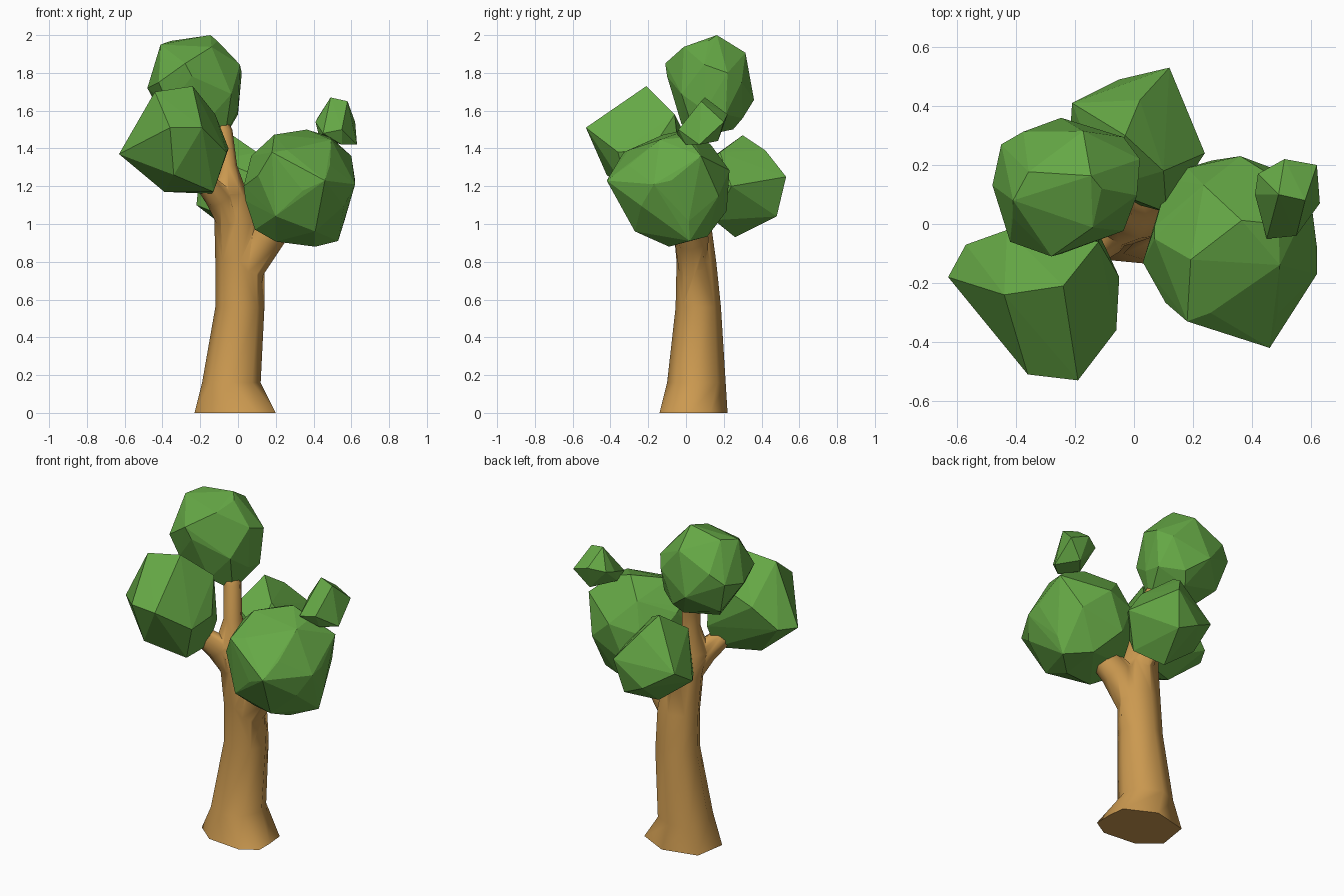
import bpy, bmesh, math
from mathutils import Vector

if "Cube" in bpy.data.objects:
    bpy.data.objects.remove(bpy.data.objects["Cube"])

def material(name, rgb):
    m = bpy.data.materials.new(name)
    m.diffuse_color = (*rgb, 1)
    m.use_nodes = True
    m.node_tree.nodes["Principled BSDF"].inputs["Base Color"].default_value = m.diffuse_color
    return m

LEAF = material("leaf_green", (0.13, 0.39, 0.06))
BARK = material("bark_brown", (0.60, 0.32, 0.08))

def finish(bm, name, mat):
    bmesh.ops.recalc_face_normals(bm, faces=bm.faces[:])
    me = bpy.data.meshes.new(name)
    bm.to_mesh(me)
    bm.free()
    me.materials.append(mat)
    ob = bpy.data.objects.new(name, me)
    bpy.context.collection.objects.link(ob)
    return ob

def hull(name, points):
    """Faceted leaf clump: convex hull of a few corners."""
    bm = bmesh.new()
    for p in points:
        bm.verts.new(p)
    res = bmesh.ops.convex_hull(bm, input=bm.verts[:])
    junk = set(res["geom_interior"]) | set(res["geom_unused"])
    bmesh.ops.delete(bm, geom=[g for g in junk if isinstance(g, bmesh.types.BMVert)], context='VERTS')
    return finish(bm, name, LEAF)

def clump(name, lo, hi, n, turn=0.0, corners=()):
    """Roundish clump: n points spiralled on an ellipsoid filling the box lo-hi, plus corners."""
    pts = []
    for i in range(n):
        z = 1 - 2 * (i + 0.5) / n
        r = math.sqrt(1 - z * z)
        a = turn + i * 2.39996
        pts.append(Vector((r * math.cos(a), r * math.sin(a), z)))
    out = [list(p) for p in pts]
    for k in range(3):
        mn, mx = min(p[k] for p in pts), max(p[k] for p in pts)
        for o in out:
            o[k] = lo[k] + (o[k] - mn) / (mx - mn) * (hi[k] - lo[k])
    return hull(name, out + list(corners))

def limb(bm, rings, sides=8, flat=False, foot=None):
    """Closed tapered limb through rings (x, y, z, rx, ry); foot replaces the first ring."""
    loops = []
    for i, (x, y, z, rx, ry) in enumerate(rings):
        c = Vector((x, y, z))
        u, v = Vector((1, 0, 0)), Vector((0, 1, 0))
        if not flat:
            d = Vector(rings[min(i + 1, len(rings) - 1)][:3]) - Vector(rings[max(i - 1, 0)][:3])
            q = Vector((0, 0, 1)).rotation_difference(d.normalized())
            u, v = q @ u, q @ v
        loops.append([bm.verts.new(c + u * rx * math.cos(2 * math.pi * k / sides)
                                   + v * ry * math.sin(2 * math.pi * k / sides)) for k in range(sides)])
    if foot:
        for v, (x, y) in zip(loops[0], foot):
            v.co = (x, y, 0)
    for a, b in zip(loops, loops[1:]):
        for k in range(sides):
            j = (k + 1) % sides
            bm.faces.new((a[k], a[j], b[j], b[k]))
    bm.faces.new(loops[0][::-1])
    bm.faces.new(loops[-1])

def bark(name, *args, **kw):
    bm = bmesh.new()
    limb(bm, *args, **kw)
    return finish(bm, name, BARK)

# Trunk with an uneven flared foot, narrowing into the top branch
trunk = bark("trunk", [
    (0, 0, 0, 0.2, 0.2),
    (-0.035, 0.055, 0.16, 0.155, 0.155),
    (0.01, 0.065, 0.56, 0.13, 0.12),
    (0.01, 0.055, 0.80, 0.13, 0.105),
    (-0.01, 0.03, 1.02, 0.115, 0.10),
    (-0.05, 0.015, 1.16, 0.10, 0.09),
    (-0.055, 0.03, 1.31, 0.05, 0.055),
    (-0.08, 0.06, 1.50, 0.05, 0.05),
    (-0.12, 0.09, 1.60, 0.04, 0.04)], flat=True,
    foot=[(0.20, 0.02), (0.19, 0.13), (0.01, 0.22), (-0.20, 0.17),
          (-0.23, -0.02), (-0.11, -0.12), (0.10, -0.14), (0.20, -0.08)])

# Side branches reaching into the clumps, fused with the trunk
branches = [
    bark("right_branch", [(0.03, 0.04, 0.70, 0.07, 0.07), (0.14, 0.03, 0.92, 0.10, 0.09),
                          (0.27, -0.02, 1.06, 0.07, 0.07)]),
    bark("left_branch", [(-0.035, 0.02, 0.98, 0.06, 0.06), (-0.10, -0.04, 1.14, 0.075, 0.075),
                         (-0.2, -0.13, 1.25, 0.05, 0.05)]),
    bark("back_branch", [(0.0, 0.04, 0.95, 0.06, 0.06), (0.0, 0.15, 1.1, 0.05, 0.05)])]
bpy.context.view_layer.objects.active = trunk
for b in branches:
    mod = trunk.modifiers.new("fuse", 'BOOLEAN')
    mod.operation, mod.object, mod.solver = 'UNION', b, 'EXACT'
    bpy.ops.object.modifier_apply(modifier=mod.name)
    bpy.data.objects.remove(b)
bpy.ops.object.select_all(action='DESELECT')
trunk.select_set(True)
bpy.ops.object.shade_smooth_by_angle(angle=math.radians(75))

# Round clumps
clump("top_clump", (-0.48, -0.10, 1.47), (0.01, 0.36, 2.0), 18, 0.4,
      [(-0.41, 0.08, 1.95), (-0.45, 0.27, 1.75), (0.02, 0.22, 1.80), (-0.42, -0.06, 1.75),
       (-0.28, -0.11, 1.85), (-0.11, 0.12, 1.97), (0.0, 0.10, 1.60), (-0.12, 0.30, 1.56),
       (-0.07, 0.05, 1.46), (0.0, 0.21, 1.58)])
clump("right_clump", (0.04, -0.38, 0.88), (0.62, 0.23, 1.5), 24, 1.1,
      [(0.46, -0.42, 1.23), (0.53, 0.02, 0.91), (0.18, -0.33, 1.38), (0.18, 0.19, 1.25),
       (0.07, -0.05, 1.36), (0.09, -0.10, 0.97), (0.49, 0.0, 1.46), (0.62, -0.17, 1.21),
       (0.03, -0.13, 1.20), (0.60, 0.08, 1.36)])

# Angular clumps
hull("small_clump", [
    (0.41, 0.10, 1.54), (0.43, 0.05, 1.46), (0.45, -0.05, 1.48), (0.55, -0.04, 1.50),
    (0.63, 0.07, 1.42), (0.62, 0.20, 1.54), (0.51, 0.22, 1.58), (0.42, 0.17, 1.56),
    (0.49, 0.10, 1.67), (0.58, 0.08, 1.65), (0.53, 0.17, 1.44), (0.55, 0.0, 1.42)])
hull("left_clump", [
    (-0.36, -0.51, 1.51), (-0.19, -0.53, 1.51), (-0.06, -0.36, 1.38), (-0.05, -0.18, 1.40),
    (-0.63, -0.18, 1.37), (-0.57, -0.07, 1.38), (-0.44, -0.24, 1.70), (-0.24, -0.21, 1.73),
    (-0.34, -0.42, 1.26), (-0.13, -0.31, 1.17), (-0.14, -0.08, 1.16), (-0.39, -0.17, 1.17),
    (-0.43, -0.02, 1.50), (-0.12, -0.06, 1.58), (-0.12, -0.03, 1.30)])
hull("back_clump", [
    (0.12, 0.53, 1.25), (0.24, 0.24, 1.20), (-0.21, 0.41, 1.20), (-0.05, 0.49, 1.10),
    (0.11, 0.04, 1.25), (-0.03, 0.30, 1.47), (0.10, 0.18, 1.38), (0.0, 0.26, 0.93),
    (-0.22, 0.25, 1.10), (-0.12, 0.10, 1.06), (0.08, 0.48, 1.04), (0.02, 0.42, 1.39),
    (-0.10, 0.12, 1.34), (0.13, 0.15, 1.02)])
